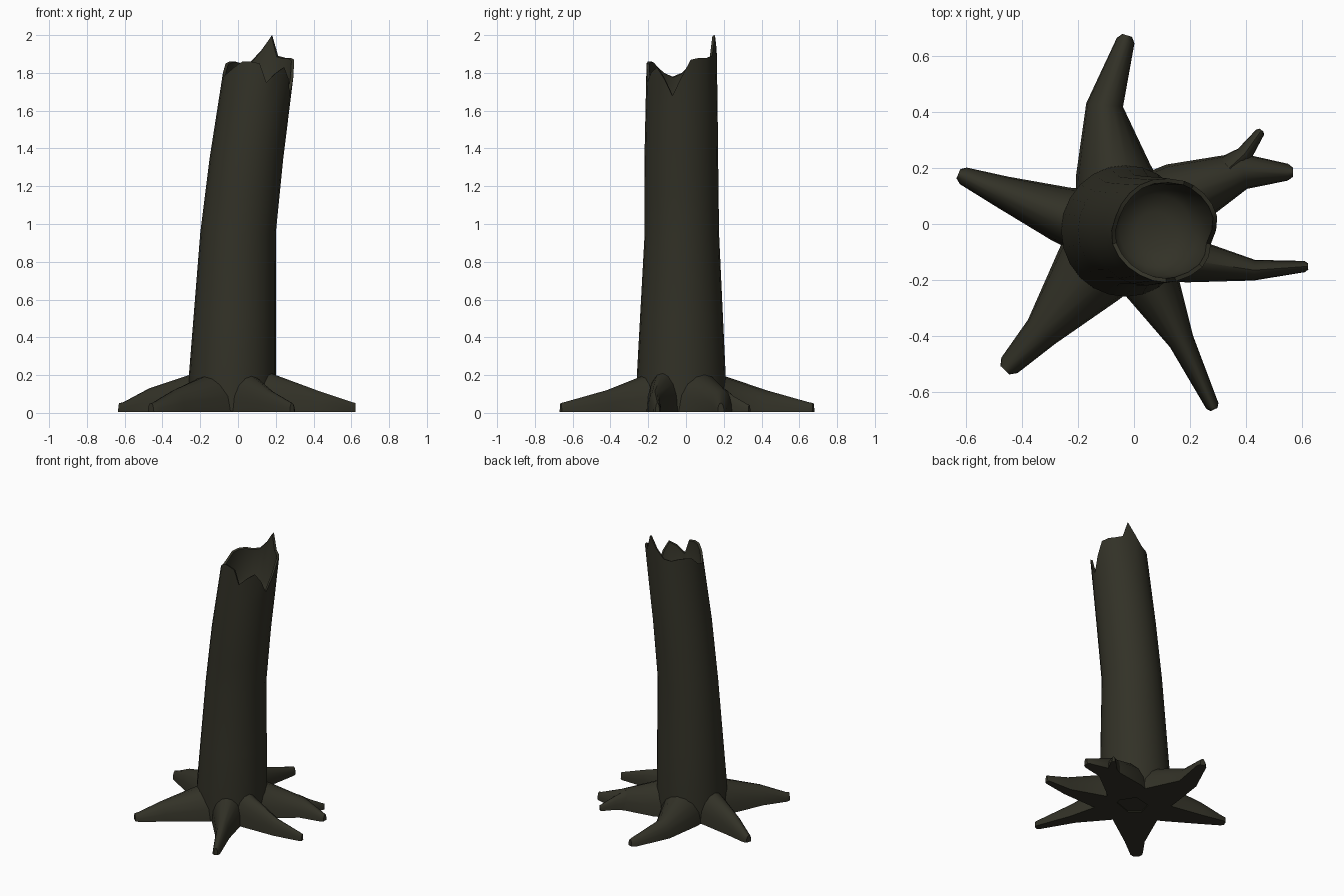
import bpy, bmesh, math
from mathutils import Vector

if "Cube" in bpy.data.objects:
    bpy.data.objects.remove(bpy.data.objects["Cube"])

bark = bpy.data.materials.new("dark_olive_bark")
bark.diffuse_color = (0.032, 0.031, 0.02, 1)
bark.use_nodes = True
bark.node_tree.nodes["Principled BSDF"].inputs["Base Color"].default_value = bark.diffuse_color


def finish(name, bm, angle):
    bmesh.ops.recalc_face_normals(bm, faces=bm.faces)
    me = bpy.data.meshes.new(name)
    bm.to_mesh(me)
    bm.free()
    ob = bpy.data.objects.new(name, me)
    bpy.context.collection.objects.link(ob)
    me.materials.append(bark)
    bpy.ops.object.select_all(action='DESELECT')
    ob.select_set(True)
    bpy.context.view_layer.objects.active = ob
    bpy.ops.object.shade_smooth_by_angle(angle=math.radians(angle))
    return ob


def bridge(bm, rings):
    n = len(rings[0])
    for a, b in zip(rings, rings[1:]):
        for i in range(n):
            j = (i + 1) % n
            bm.faces.new((a[i], a[j], b[j], b[i]))


# Leaning trunk: z, centre x, centre y, radius x, radius y
LEVELS = [(0.01, -0.03, -0.025, 0.23, 0.235), (0.2, -0.03, -0.025, 0.23, 0.235),
          (0.95, 0.0, -0.022, 0.2, 0.197), (1.35, 0.045, -0.025, 0.195, 0.195),
          (1.85, 0.115, -0.022, 0.187, 0.187), (2.05, 0.14, -0.022, 0.18, 0.18)]
# Broken rim heights, every 15 degrees from +x
RIM = [1.78, 1.87, 1.88, 1.88, 1.89, 2.0, 1.92, 1.86, 1.85, 1.86, 1.86, 1.85,
       1.80, 1.78, 1.80, 1.83, 1.86, 1.86, 1.85, 1.75, 1.80, 1.83, 1.77, 1.68]


def trunk_point(z, i, scale=1.0):
    for lo, hi in zip(LEVELS, LEVELS[1:]):
        if z <= hi[0]:
            break
    t = (z - lo[0]) / (hi[0] - lo[0])
    cx, cy, rx, ry = (lo[k] + (hi[k] - lo[k]) * t for k in range(1, 5))
    a = math.tau * i / len(RIM)
    return Vector((cx + rx * scale * math.cos(a), cy + ry * scale * math.sin(a), z))


bm = bmesh.new()
N = range(len(RIM))
rings = [[bm.verts.new(trunk_point(z, i)) for i in N]
         for z in (0.01, 0.2, 0.5, 0.95, 1.15, 1.35, 1.62)]
rings.append([bm.verts.new(trunk_point(RIM[i], i)) for i in N])
# thin broken edge and hollow inside
rings.append([bm.verts.new(trunk_point(RIM[i] - 0.005, i, 0.92)) for i in N])
for z, s in ((1.63, 0.86), (1.58, 0.68), (1.55, 0.35)):
    rings.append([bm.verts.new(trunk_point(z, i, s)) for i in N])
bridge(bm, rings)
bm.faces.new(rings[0])
bm.faces.new(rings[-1])
finish("hollow_trunk", bm, 50)


# Roots: arched sections (x, y, half width, height) lofted along the ground
def root(name, path):
    x, y, w, h = path[-1]
    px, py = path[-2][:2]
    d = Vector((x - px, y - py)).normalized() * w * 0.6
    path = path + [(x + d.x, y + d.y, w * 0.55, h * 0.95)]
    bm = bmesh.new()
    rings = []
    for k, (x, y, w, h) in enumerate(path):
        a, b = path[max(k - 1, 0)], path[min(k + 1, len(path) - 1)]
        t = Vector((b[0] - a[0], b[1] - a[1])).normalized()
        side = Vector((-t.y, t.x))
        ring = []
        for s in range(9):
            ang = math.pi * s / 8
            c = side * w * math.cos(ang)
            ring.append(bm.verts.new((x + c.x, y + c.y, 0.005 + (h - 0.005) * math.sin(ang) ** 0.9)))
        rings.append(ring)
    bridge(bm, rings)
    bm.faces.new(rings[0])
    bm.faces.new(rings[-1])
    finish(name, bm, 45)


root("back_root", [(-0.04, 0.05, 0.17, 0.25), (-0.075, 0.19, 0.135, 0.2),
                   (-0.105, 0.425, 0.066, 0.12), (-0.03, 0.655, 0.033, 0.055)])
root("left_root", [(-0.1, -0.01, 0.13, 0.25), (-0.26, 0.035, 0.1, 0.2),
                   (-0.47, 0.115, 0.058, 0.13), (-0.61, 0.172, 0.032, 0.055)])
root("front_left_root", [(-0.08, -0.08, 0.17, 0.25), (-0.16, -0.18, 0.14, 0.2),
                         (-0.33, -0.385, 0.065, 0.125), (-0.445, -0.505, 0.04, 0.055)])
root("front_root", [(0.02, -0.09, 0.13, 0.25), (0.065, -0.22, 0.1, 0.2),
                    (0.17, -0.42, 0.046, 0.12), (0.28, -0.65, 0.024, 0.055)])
root("right_root", [(0.08, -0.1, 0.1, 0.25), (0.2, -0.13, 0.08, 0.2),
                    (0.43, -0.165, 0.037, 0.115), (0.61, -0.152, 0.02, 0.055)])
root("back_right_root", [(0.06, 0.03, 0.15, 0.25), (0.17, 0.1, 0.125, 0.2),
                         (0.39, 0.19, 0.066, 0.12), (0.55, 0.185, 0.03, 0.055)])
root("back_right_root_fork", [(0.34, 0.2, 0.05, 0.13), (0.395, 0.25, 0.03, 0.09),
                              (0.45, 0.327, 0.017, 0.045)])
